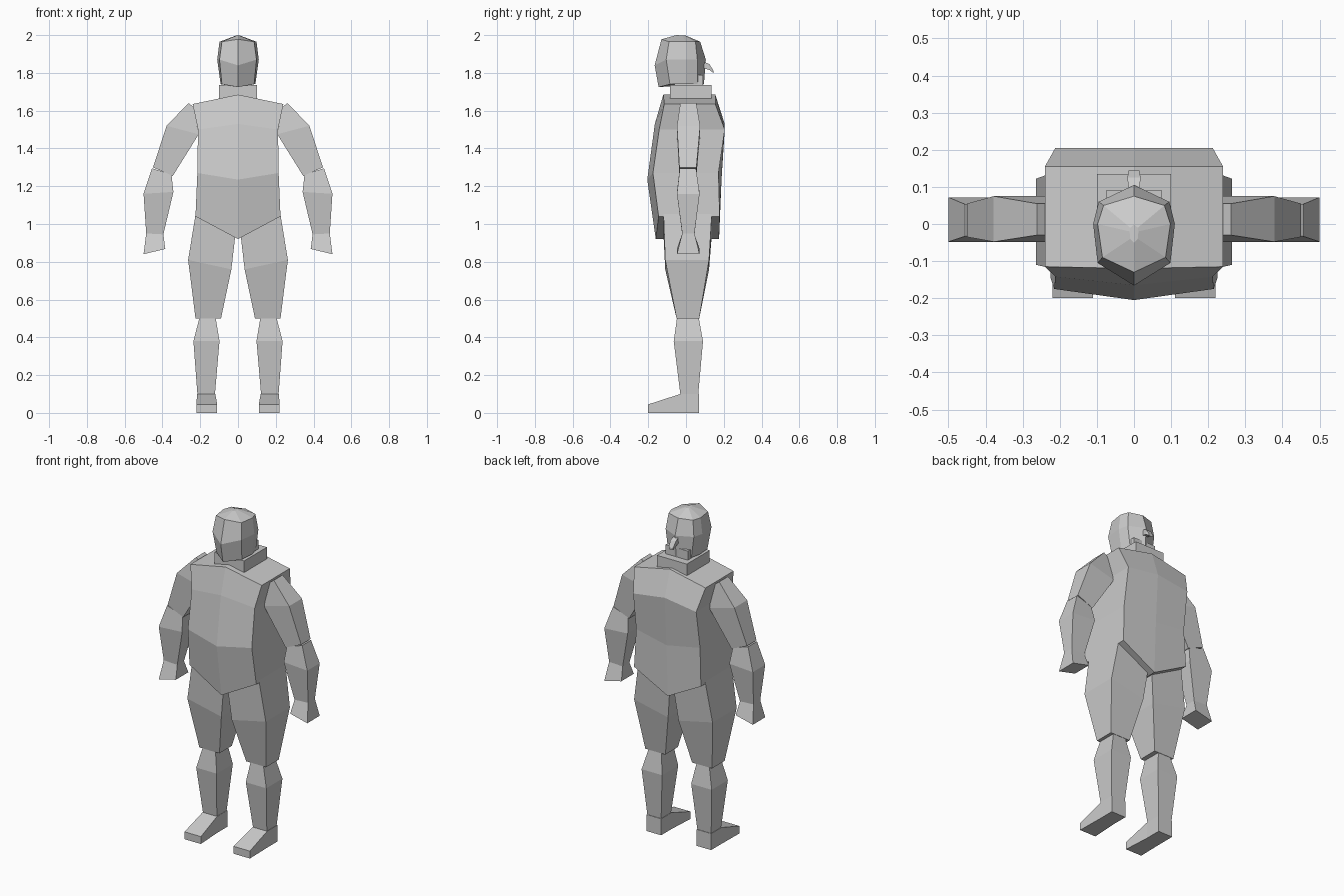
import bpy, bmesh

grey = bpy.data.materials.new("plain grey")
grey.diffuse_color = (0.6, 0.6, 0.6, 1)


def loft(name, rings, mirror=False, split_caps=False):
    """Skin a list of equal-length point rings and cap both ends."""
    bm = bmesh.new()
    vs = [[bm.verts.new(p) for p in ring] for ring in rings]
    n = len(rings[0])
    for a, b in zip(vs, vs[1:]):
        for i in range(n):
            j = (i + 1) % n
            bm.faces.new((a[i], a[j], b[j], b[i]))
    for cap in (vs[0], vs[-1]):
        if split_caps:  # fold the cap along the centre line
            h = n // 2
            bm.faces.new(cap[:h + 1])
            bm.faces.new(cap[h:] + cap[:1])
        else:
            bm.faces.new(cap)
    bmesh.ops.recalc_face_normals(bm, faces=bm.faces)
    mesh = bpy.data.meshes.new(name)
    bm.to_mesh(mesh)
    bm.free()
    ob = bpy.data.objects.new(name, mesh)
    bpy.context.collection.objects.link(ob)
    mesh.materials.append(grey)
    if mirror:
        m = ob.modifiers.new("mirror", 'MIRROR')
        m.use_clip = False
        m.use_mirror_merge = False
    return ob


def limb(name, sections):
    """Sections: outer x, outer z, inner x, inner z, front y, back y."""
    rings = [[(xo, y0, zo), (xi, y0, zi), (xi, y1, zi), (xo, y1, zo)]
             for xo, zo, xi, zi, y0, y1 in sections]
    return loft(name, rings, mirror=True)


# Torso: half width, side z, centre z, front side y, front centre y, back side y, back centre y
torso = [(0.225, 1.04, 0.92, -0.145, -0.16, 0.178, 0.175),
         (0.215, 1.27, 1.235, -0.175, -0.205, 0.172, 0.188),
         (0.212, 1.50, 1.53, -0.142, -0.165, 0.205, 0.205),
         (0.24, 1.635, 1.685, -0.115, -0.12, 0.155, 0.155)]
loft("torso", [[(0, fc, zc), (w, fs, zs), (w, bs, zs),
                (0, bc, zc), (-w, bs, zs), (-w, fs, zs)]
               for w, zs, zc, fs, fc, bs, bc in torso], split_caps=True)

# Arms
limb("upper_arm", [(0.262, 1.64, 0.235, 1.62, -0.03, 0.055),
                   (0.378, 1.52, 0.208, 1.475, -0.048, 0.075),
                   (0.45, 1.30, 0.345, 1.255, -0.035, 0.055)])
limb("forearm_and_hand", [(0.455, 1.295, 0.352, 1.262, -0.033, 0.053),
                          (0.50, 1.16, 0.342, 1.17, -0.048, 0.072),
                          (0.486, 0.95, 0.395, 0.945, -0.02, 0.045),
                          (0.50, 0.84, 0.385, 0.868, -0.048, 0.072)])

# Legs
limb("thigh", [(0.22, 1.08, 0.012, 0.96, -0.12, 0.138),
               (0.264, 0.81, 0.035, 0.76, -0.11, 0.122),
               (0.225, 0.50, 0.09, 0.50, -0.05, 0.07)])
limb("shin", [(0.205, 0.50, 0.118, 0.50, -0.048, 0.068),
              (0.236, 0.38, 0.098, 0.38, -0.065, 0.09),
              (0.215, 0.10, 0.122, 0.10, -0.03, 0.065)])
foot = [(-0.2, 0.11, 0.22, 0.045), (-0.03, 0.12, 0.217, 0.1), (0.068, 0.12, 0.217, 0.1)]
loft("foot", [[(a, y, 0), (b, y, 0), (b, y, z), (a, y, z)] for y, a, b, z in foot],
     mirror=True)

# Collar and neck
for name, w, y0, y1, z0, z1 in (("collar", 0.1, -0.085, 0.135, 1.65, 1.735),
                                ("neck", 0.075, -0.06, 0.09, 1.72, 1.79)):
    loft(name, [[(-w, y0, z), (w, y0, z), (w, y1, z), (-w, y1, z)] for z in (z0, z1)])

# Head: ridged front and back, sides bulging at mid height
# front y, front z, cheek x, cheek y, side x, back x, back y, back centre y, z
head = [(-0.145, 1.725, 0.085, -0.085, 0.092, 0.078, 0.06, 0.095, 1.74),
        (-0.166, 1.84, 0.098, -0.105, 0.11, 0.095, 0.06, 0.105, 1.87),
        (-0.13, 1.978, 0.085, -0.09, 0.098, 0.082, 0.05, 0.075, 1.965),
        (-0.05, 2.0, 0.01, -0.04, 0.012, 0.01, -0.01, 0.0, 1.997)]
rings = []
for fy, fz, cx, cy, sx, bx, by, bc, z in head:
    sy = -0.02 if z > 1.99 else 0.0
    right = [(cx, cy, z), (sx, sy, z), (bx, by, z)]
    left = [(-x, y, h) for x, y, h in reversed(right)]
    rings.append([(0, fy, fz)] + right + [(0, bc, z)] + left)
loft("head", rings, split_caps=True)

# Small hooked wedge on the back of the head
loft("hook", [[(-w, y, z0), (w, y, z0), (w, y, z1), (-w, y, z1)]
              for w, y, z0, z1 in ((0.014, 0.09, 1.825, 1.862),
                                   (0.018, 0.125, 1.815, 1.845),
                                   (0.014, 0.145, 1.80, 1.812))])
